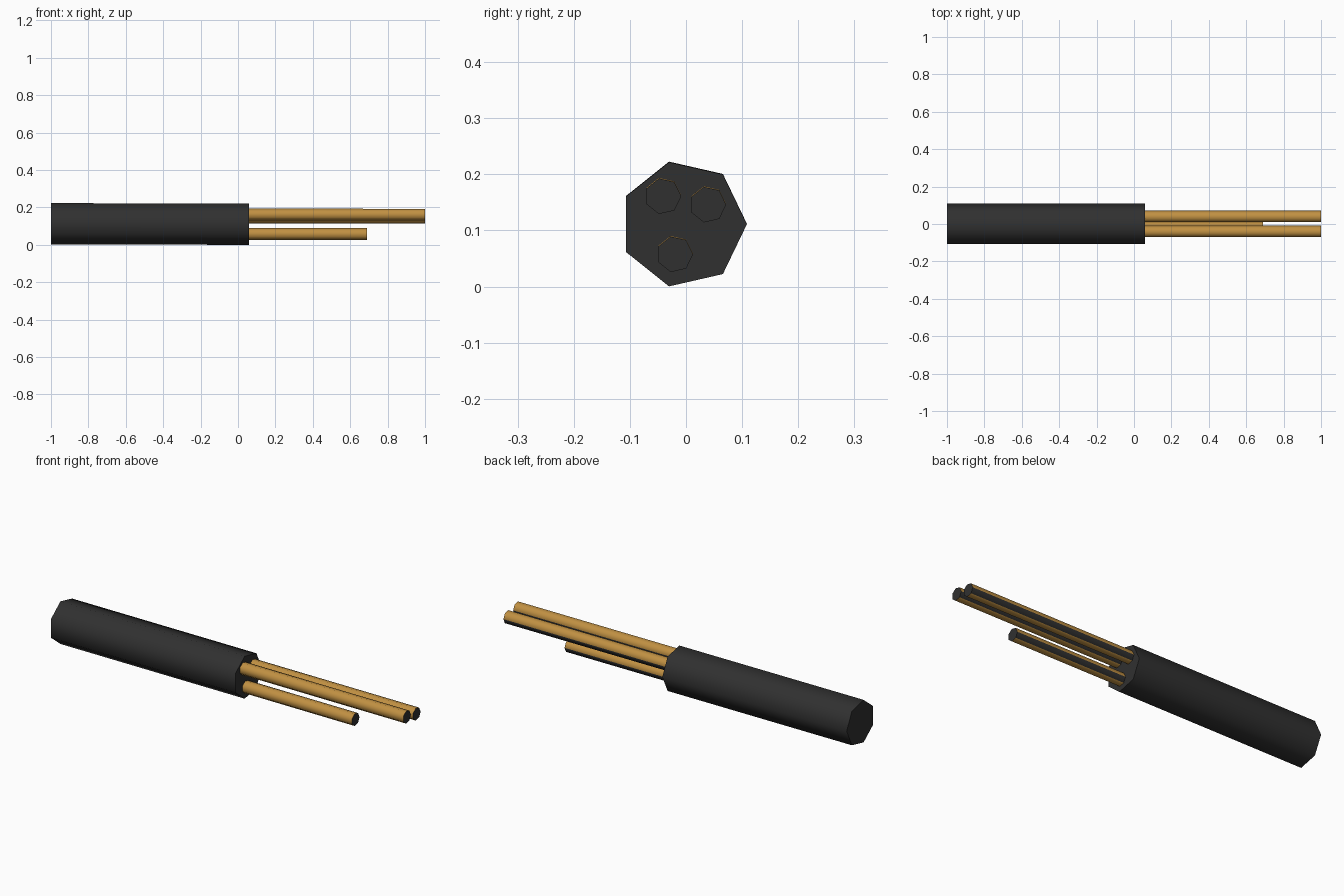
import bpy, bmesh, math

if "Cube" in bpy.data.objects:
    bpy.data.objects.remove(bpy.data.objects["Cube"])

SIDES = 7


def material(name, rgb):
    m = bpy.data.materials.new(name)
    m.diffuse_color = (*rgb, 1)
    m.use_nodes = True
    m.node_tree.nodes["Principled BSDF"].inputs["Base Color"].default_value = m.diffuse_color
    return m


black = material("black_rubber", (0.03, 0.03, 0.03))
copper = material("copper", (0.53, 0.28, 0.055))


def rod(name, x0, x1, y, z, radius, drop, mats, side_mat):
    """Seven-sided rod along x that sags by `drop`; caps and seam side are mats[0]."""
    bm = bmesh.new()
    rings = []
    for x, dz in ((x0, drop), (x1, 0)):
        rings.append([bm.verts.new((x, y + radius * math.cos(a), z + dz + radius * math.sin(a)))
                      for a in (2 * math.pi * i / SIDES for i in range(SIDES))])
    for ring in rings:
        bm.faces.new(ring)
    for i in range(SIDES):
        j = (i + 1) % SIDES
        f = bm.faces.new((rings[0][i], rings[0][j], rings[1][j], rings[1][i]))
        # the closing seam side stays black
        f.material_index = 0 if i == SIDES - 1 else side_mat
    bmesh.ops.recalc_face_normals(bm, faces=bm.faces)
    mesh = bpy.data.meshes.new(name)
    bm.to_mesh(mesh)
    bm.free()
    for m in mats:
        mesh.materials.append(m)
    ob = bpy.data.objects.new(name, mesh)
    bpy.context.collection.objects.link(ob)
    # smooth sides, sharp caps
    bpy.ops.object.select_all(action='DESELECT')
    ob.select_set(True)
    bpy.context.view_layer.objects.active = ob
    bpy.ops.object.shade_smooth_by_angle(angle=math.radians(60))


# Outer insulation
rod("cable_sheath", -1.0, 0.06, -0.005, 0.111, 0.1135, 0.001, [black], 0)

# Bare wires: two long, one cut short
wires = [(1.0, -0.041, 0.161), (1.0, 0.039, 0.146), (0.69, -0.02, 0.0575)]
for n, (end, y, z) in enumerate(wires, 1):
    rod(f"wire_{n}", 0.05, end, y, z, 0.0325, 0.001, [black, copper], 1)
